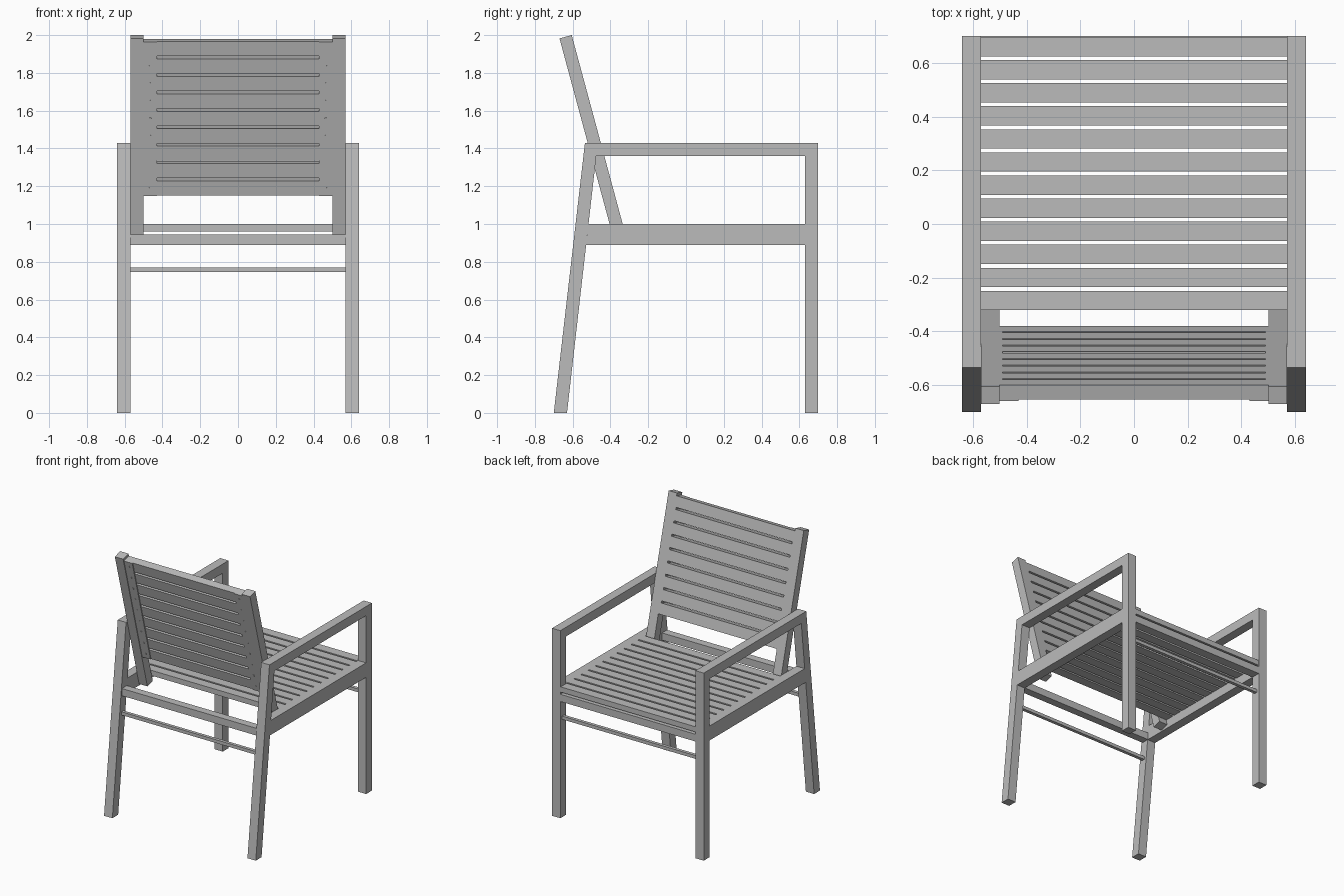
import bpy, bmesh, math
from mathutils import Vector

if "Cube" in bpy.data.objects:
    bpy.data.objects.remove(bpy.data.objects["Cube"], do_unlink=True)

grey = bpy.data.materials.new("plain_grey")
grey.use_nodes = True
colour = (0.5, 0.5, 0.5, 1)
grey.diffuse_color = colour
grey.node_tree.nodes["Principled BSDF"].inputs["Base Color"].default_value = colour


def prism(name, profile, x0, x1):
    """Extrude a (y, z) outline from x0 to x1."""
    bm = bmesh.new()
    face = bm.faces.new([bm.verts.new((x0, y, z)) for y, z in profile])
    new = bmesh.ops.extrude_face_region(bm, geom=[face])["geom"]
    moved = [v for v in new if isinstance(v, bmesh.types.BMVert)]
    bmesh.ops.translate(bm, verts=moved, vec=(x1 - x0, 0, 0))
    bmesh.ops.recalc_face_normals(bm, faces=bm.faces)
    mesh = bpy.data.meshes.new(name)
    bm.to_mesh(mesh)
    bm.free()
    mesh.materials.append(grey)
    obj = bpy.data.objects.new(name, mesh)
    bpy.context.collection.objects.link(obj)
    return obj


def pair(name, profile, x0, x1):
    """The same prism on both sides."""
    prism("left_" + name, profile, x0, x1)
    prism("right_" + name, profile, -x1, -x0)


def rect(y0, y1, z0, z1):
    return [(y0, z0), (y1, z0), (y1, z1), (y0, z1)]


# Backrest plane: s runs down the slope, t runs to the rear
TILT = math.radians(15.1)


def back_point(s, t):
    return (-0.605 + s * math.sin(TILT) - t * math.cos(TILT),
            2.0 - s * math.cos(TILT) - t * math.sin(TILT))


def back_rect(s0, s1, t0, t1):
    return [back_point(s, t) for s, t in ((s0, t0), (s1, t0), (s1, t1), (s0, t1))]


INNER, OUTER, PANEL = 0.57, 0.64, 0.50

# Side frames: rear leg, armrest and front leg in one outline
pair("arm_and_legs", [(-0.70, 0), (-0.63, 0), (-0.475, 1.36), (0.63, 1.36),
                      (0.63, 0), (0.70, 0), (0.70, 1.43), (-0.535, 1.43)], INNER, OUTER)
pair("seat_rail", [(-0.5285, 0.89), (0.63, 0.89), (0.63, 1.0), (-0.516, 1.0)], INNER, OUTER)

# Cross rails and thin stretchers
prism("front_rail", rect(0.63, 0.70, 0.89, 0.945), -INNER, INNER)
prism("rear_rail", rect(-0.585, -0.525, 0.89, 0.945), -INNER, INNER)
for name, y in (("front_stretcher", 0.665), ("rear_stretcher", -0.578)):
    prism(name, rect(y - 0.0125, y + 0.0125, 0.745, 0.77), -INNER, INNER)

# Seat slats
for i in range(12):
    y = 0.66 - 0.0859 * i
    prism(f"seat_slat_{i + 1}", rect(y - 0.036, y + 0.036, 0.96, 1.0), -INNER, INNER)

# Backrest posts, end pieces and rear battens
pair("back_post", back_rect(0, 1.12, 0, 0.067), PANEL, INNER)
pair("back_end_piece", back_rect(0.02, 0.865, 0, 0.052), 0.49, PANEL)
pair("back_batten", back_rect(0.02, 0.865, 0.052, 0.062), 0.43, PANEL)

# Backrest slats with a screw head at each end
for i in range(9):
    s = 0.02 + 0.0956 * i
    prism(f"back_slat_{i + 1}", back_rect(s, s + 0.08, 0, 0.056), -0.49, 0.49)
    for side, x in (("left", 0.465), ("right", -0.465)):
        y, z = back_point(s + 0.04, 0.0625)
        bpy.ops.mesh.primitive_cylinder_add(vertices=10, radius=0.007, depth=0.003,
                                            location=Vector((x, y, z)),
                                            rotation=(math.pi / 2 + TILT, 0, 0))
        screw = bpy.context.object
        screw.name = f"{side}_screw_{i + 1}"
        screw.data.materials.append(grey)
